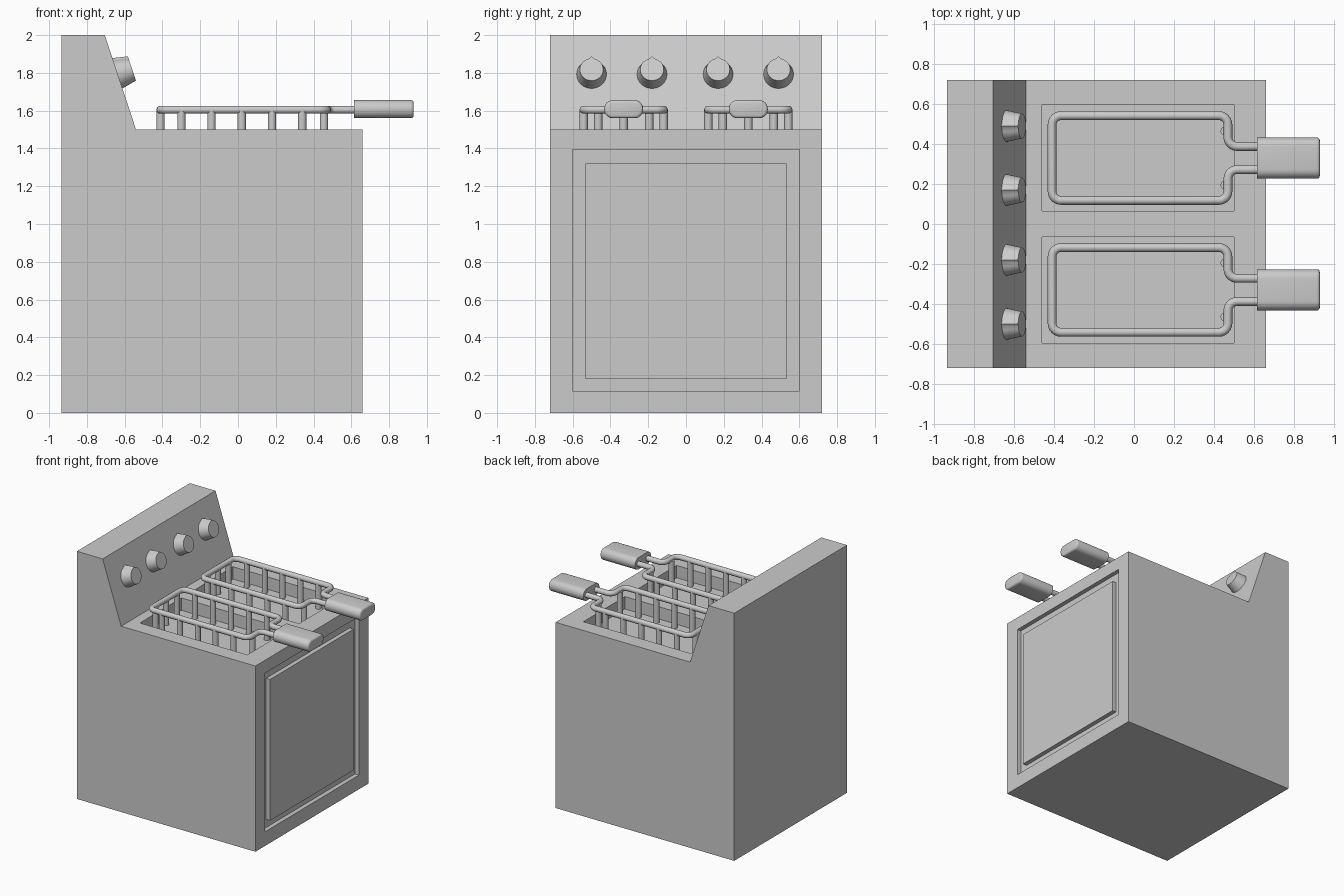
import bpy, bmesh, math
from mathutils import Vector, Matrix

cube = bpy.data.objects.get("Cube")
if cube:
    bpy.data.objects.remove(cube, do_unlink=True)

TOP, FLOOR, RAIL_Z, WIRE = 1.5, 1.4, 1.605, 0.022
HALF_DEPTH = 0.72


def add_object(name, bm, smooth=False):
    bmesh.ops.recalc_face_normals(bm, faces=bm.faces)
    mesh = bpy.data.meshes.new(name)
    bm.to_mesh(mesh)
    bm.free()
    ob = bpy.data.objects.new(name, mesh)
    bpy.context.collection.objects.link(ob)
    if smooth:
        activate(ob)
        bpy.ops.object.shade_smooth_by_angle(angle=math.radians(35))
    return ob


def activate(ob):
    bpy.ops.object.select_all(action='DESELECT')
    ob.select_set(True)
    bpy.context.view_layer.objects.active = ob


def add_box(bm, low, high):
    low, high = Vector(low), Vector(high)
    matrix = Matrix.Translation((low + high) / 2) @ Matrix.Diagonal((high - low).to_4d())
    return bmesh.ops.create_cube(bm, size=1, matrix=matrix)["verts"]


def cut(target, low, high):
    bm = bmesh.new()
    add_box(bm, low, high)
    cutter = add_object("cutter", bm)
    cutter.hide_render = True
    activate(target)
    mod = target.modifiers.new("cut", 'BOOLEAN')
    mod.operation, mod.solver, mod.object = 'DIFFERENCE', 'EXACT', cutter
    bpy.ops.object.modifier_apply(modifier=mod.name)
    bpy.data.objects.remove(cutter, do_unlink=True)


def rounded(points, radius, steps=6):
    """Polyline with every inner right-angle corner turned into an arc."""
    path = [points[0]]
    for a, p, b in zip(points, points[1:], points[2:]):
        d1, d2 = (p - a).normalized(), (b - p).normalized()
        centre = p + (d2 - d1) * radius
        for i in range(steps + 1):
            t = math.pi / 2 * i / steps
            path.append(centre - d2 * radius * math.cos(t) + d1 * radius * math.sin(t))
    return path + [points[-1]]


# Cabinet with sloped control panel
profile = [(-0.935, 0), (0.66, 0), (0.66, TOP), (-0.54, TOP), (-0.705, 2), (-0.935, 2)]
bm = bmesh.new()
face = bm.faces.new([bm.verts.new((x, -HALF_DEPTH, z)) for x, z in profile])
side = bmesh.ops.extrude_face_region(bm, geom=[face])["geom"]
bmesh.ops.translate(bm, vec=(0, 2 * HALF_DEPTH, 0),
                    verts=[v for v in side if isinstance(v, bmesh.types.BMVert)])
cabinet = add_object("cabinet", bm)

# Frying wells and door recess
for s in (-1, 1):
    cut(cabinet, (-0.46, s * 0.33 - 0.265, FLOOR), (0.5, s * 0.33 + 0.265, TOP + 0.1))
cut(cabinet, (0.625, -0.6, 0.115), (0.7, 0.6, 1.395))

# Door panel standing inside the recess
bm = bmesh.new()
add_box(bm, (0.62, -0.533, 0.18), (0.66, 0.533, 1.32))
add_object("door_panel", bm)

# Control knobs, each with a pointer ridge on its upper side
normal = Vector((0.5, 0, 0.165)).normalized()
tilt = normal.to_track_quat('Z', 'Y').to_matrix().to_4x4()
for i, y in enumerate((-0.5, -0.18, 0.17, 0.49)):
    bm = bmesh.new()
    bmesh.ops.create_cone(bm, cap_ends=True, segments=32, radius1=0.08,
                          radius2=0.062, depth=0.085)
    bm.transform(Matrix.Translation(Vector((-0.636, y, 1.793)) + normal * 0.0375) @ tilt)
    up = Vector((-normal.z, 0, normal.x))
    for end in (-1, 1):
        ring = [v for v in bm.verts
                if (v.co - Vector((-0.636, y, 1.793)) - normal * 0.0375).dot(normal) * end > 0]
        max(ring, key=lambda v: v.co.dot(up)).co += up * 0.011
    add_object(f"knob_{i + 1}", bm, smooth=True)

# Fryer baskets
BACK, FRONT, SIDE, NECK = -0.41, 0.455, 0.212, 0.058
for s, label in ((-1, "right"), (1, "left")):
    cy = s * 0.33

    # Wire rim running into the handle
    half = [(0.65, NECK), (FRONT + 0.015, NECK), (FRONT + 0.015, SIDE), (BACK, SIDE)]
    outline = half + [(x, -y) for x, y in reversed(half)]
    points = [Vector((x, cy + y, RAIL_Z)) for x, y in outline]
    curve = bpy.data.curves.new(f"{label}_basket_rim", 'CURVE')
    curve.dimensions = '3D'
    curve.bevel_depth, curve.bevel_resolution = WIRE, 3
    curve.use_fill_caps = True
    path = rounded(points, 0.045)
    spline = curve.splines.new('POLY')
    spline.points.add(len(path) - 1)
    for sp, co in zip(spline.points, path):
        sp.co = (*co, 1)
    spline.use_smooth = True
    rim = bpy.data.objects.new(f"{label}_basket_rim", curve)
    bpy.context.collection.objects.link(rim)

    # Upright wires
    spots = [(-0.3 + 0.16 * i, e * SIDE) for i in range(5) for e in (-1, 1)]
    spots += [(BACK, y) for y in (-0.135, 0, 0.135)]
    spots += [(FRONT, y) for y in (-0.135, 0.135)]
    bm = bmesh.new()
    for x, y in spots:
        bmesh.ops.create_cone(
            bm, cap_ends=True, segments=14, radius1=WIRE, radius2=WIRE, depth=RAIL_Z - FLOOR,
            matrix=Matrix.Translation((x, cy + y, (RAIL_Z + FLOOR) / 2)))
    add_object(f"{label}_basket_wires", bm, smooth=True)

    # Rounded grip
    bm = bmesh.new()
    add_box(bm, (0.615, cy - 0.103, 1.56), (0.93, cy + 0.103, 1.656))
    long_edges = [e for e in bm.edges
                  if abs(e.verts[0].co.x - e.verts[1].co.x) > 0.1]
    bmesh.ops.bevel(bm, geom=long_edges, offset=0.046, segments=6, profile=0.5,
                    affect='EDGES')
    tip = [e for e in bm.edges if all(v.co.x > 0.92 for v in e.verts)]
    bmesh.ops.bevel(bm, geom=tip, offset=0.015, segments=3, profile=0.5, affect='EDGES')
    add_object(f"{label}_basket_grip", bm, smooth=True)
